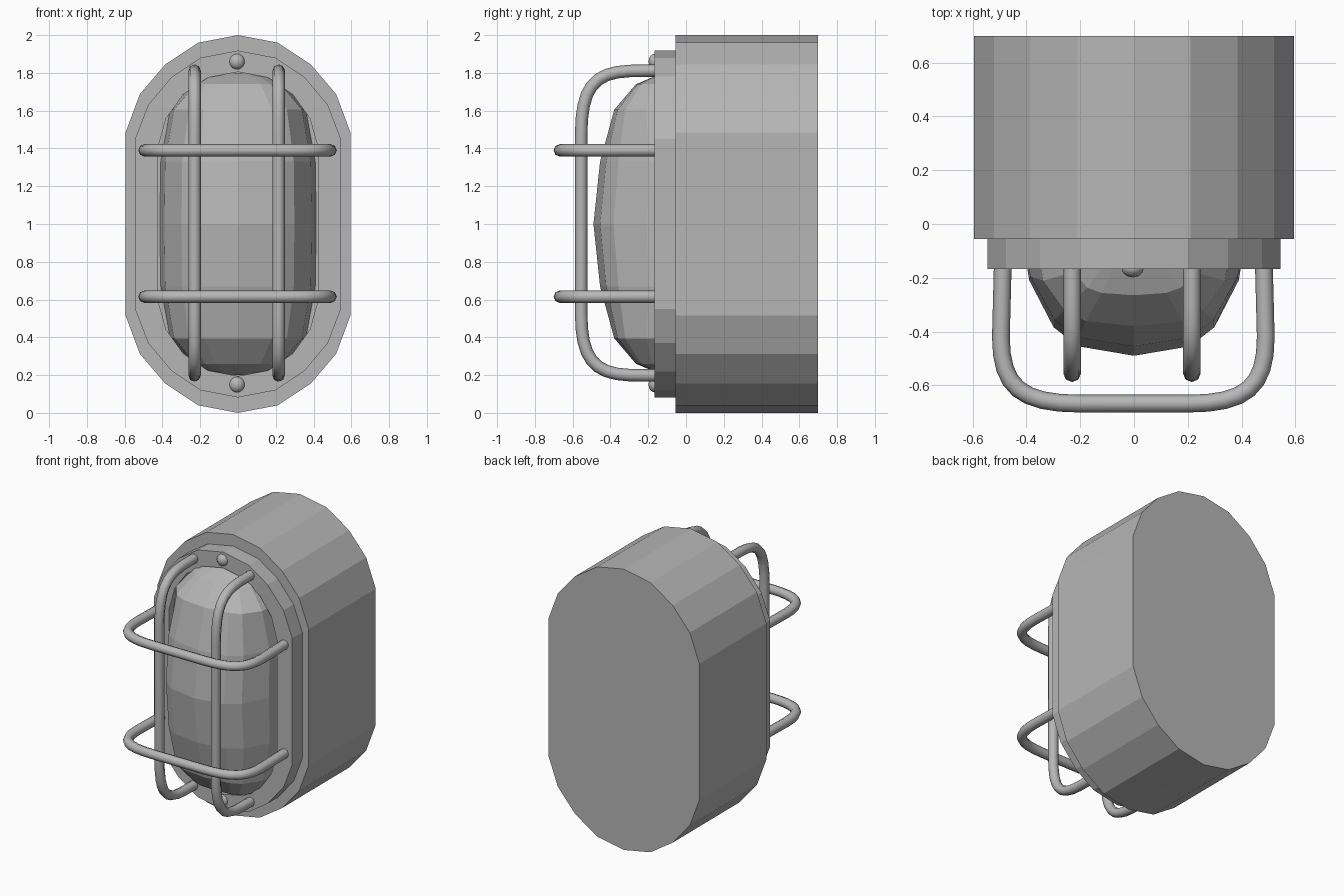
import bpy, bmesh, math
from mathutils import Vector

if "Cube" in bpy.data.objects:
    bpy.data.objects.remove(bpy.data.objects["Cube"])

# One mid grey for every part
grey = bpy.data.materials.new("mid_grey")
grey.diffuse_color = (.47, .47, .47, 1)
grey.use_nodes = True
grey.node_tree.nodes["Principled BSDF"].inputs["Base Color"].default_value = grey.diffuse_color


def mesh_object(name, verts, faces):
    me = bpy.data.meshes.new(name)
    me.from_pydata(verts, [], faces)
    bm = bmesh.new()
    bm.from_mesh(me)
    bmesh.ops.remove_doubles(bm, verts=bm.verts, dist=1e-5)
    bmesh.ops.recalc_face_normals(bm, faces=bm.faces)
    bm.to_mesh(me)
    bm.free()
    ob = bpy.data.objects.new(name, me)
    bpy.context.collection.objects.link(ob)
    return ob


def outline(quarter):
    """Mirror a top-right quarter (top to side) into a closed loop about z = 1."""
    right = quarter + [(x, -z) for x, z in reversed(quarter)]
    left = [(-x, z) for x, z in reversed(right[1:-1])]
    return [(x, z + 1) for x, z in right + left]


def loft(name, loops, closed=False):
    """Bridge (outline, y) loops; cap the ends or join last to first."""
    n = len(loops[0][0])
    verts = [(x, y, z) for pts, y in loops for x, z in pts]
    k = len(loops)
    faces = []
    for i in range(k if closed else k - 1):
        a, b = i * n, ((i + 1) % k) * n
        faces += [(a + j, a + (j + 1) % n, b + (j + 1) % n, b + j) for j in range(n)]
    if not closed:
        faces += [tuple(range(n)), tuple(range((k - 1) * n, k * n))]
    return mesh_object(name, verts, faces)


# Housing
body = outline([(0, 1), (.21, .96), (.385, .845), (.52, .687), (.595, .485)])
loft("housing", [(body, -.055), (body, .7)])

# Front rim with an opening for the glass
rim = outline([(0, .918), (.2, .88), (.35, .78), (.476, .63), (.545, .45)])
hole = outline([(0, .805), (.16, .775), (.29, .685), (.38, .56), (.425, .4)])
loft("front_rim", [(rim, -.045), (rim, -.168), (hole, -.168), (hole, -.045)], closed=True)

# Glass dome: horizontal rows of (height from centre, half width, front y, fullness)
rows = [(.80, .05, -.12, .6), (.78, .16, -.17, .5), (.74, .24, -.265, .5),
        (.605, .36, -.38, .7), (.33, .41, -.455, 1), (0, .415, -.49, 1)]
rows += [(-z, w, y, p) for z, w, y, p in reversed(rows[:-1])]
half = [(1, 0), (.94, .36), (.72, .76), (.5, .92), (0, 1)]
section = half + [(-u, v) for u, v in reversed(half[:-1])]
base = -.05
verts, faces = [], []
n = len(section)
for z, w, y, p in rows:
    verts += [(u * w, base + v ** p * (y - base), 1 + z) for u, v in section]
for i in range(len(rows) - 1):
    a, b = i * n, (i + 1) * n
    faces += [(a + j, a + (j + 1) % n, b + (j + 1) % n, b + j) for j in range(n)]
faces += [tuple(range(n)), tuple(range(len(verts) - n, len(verts)))]
mesh_object("glass_dome", verts, faces)


def bar(name, corners, radius=.033):
    """Round wire; corners = start, (before, corner, after) twice, end."""
    pts = [Vector(corners[0])]
    for i in (1, 4):
        a, c, b = (Vector(p) for p in corners[i:i + 3])
        h1, h2 = a.lerp(c, .75), b.lerp(c, .75)
        for k in range(9):
            t = k / 8
            s = 1 - t
            pts.append(a * s ** 3 + h1 * (3 * t * s * s) + h2 * (3 * t * t * s) + b * t ** 3)
    pts.append(Vector(corners[-1]))
    cu = bpy.data.curves.new(name, 'CURVE')
    cu.dimensions = '3D'
    cu.bevel_depth = radius
    cu.bevel_resolution = 2
    cu.use_fill_caps = True
    sp = cu.splines.new('POLY')
    sp.points.add(len(pts) - 1)
    for p, q in zip(sp.points, pts):
        p.co = (*q, 1)
    ob = bpy.data.objects.new(name, cu)
    bpy.context.collection.objects.link(ob)
    bpy.ops.object.select_all(action='DESELECT')
    ob.select_set(True)
    bpy.context.view_layer.objects.active = ob
    bpy.ops.object.convert(target='MESH')
    bpy.ops.object.shade_smooth_by_angle(angle=math.radians(50))


# Vertical guard bars
for side, x in (("left", -.23), ("right", .215)):
    bar("vertical_bar_" + side, [
        (x, -.15, 1.812), (x, -.30, 1.81), (x, -.555, 1.80), (x, -.555, 1.47),
        (x, -.555, .53), (x, -.555, .21), (x, -.30, .20), (x, -.15, .198)])

# Horizontal guard bars
for side, z in (("upper", 1.39), ("lower", .615)):
    bar("horizontal_bar_" + side, [
        (-.488, -.15, z), (-.495, -.42, z), (-.495, -.668, z), (-.2, -.668, z),
        (.2, -.668, z), (.49, -.668, z), (.49, -.42, z), (.483, -.15, z)])

# Rim screws
for side, z in (("top", 1.86), ("bottom", .15)):
    bpy.ops.mesh.primitive_uv_sphere_add(segments=12, ring_count=8, radius=.042,
                                         location=(-.005, -.163, z))
    ob = bpy.context.object
    ob.name = "screw_" + side
    bpy.ops.object.shade_smooth_by_angle(angle=math.radians(50))
    ob.scale.y = .85

for ob in bpy.context.collection.objects:
    ob.data.materials.clear()
    ob.data.materials.append(grey)
